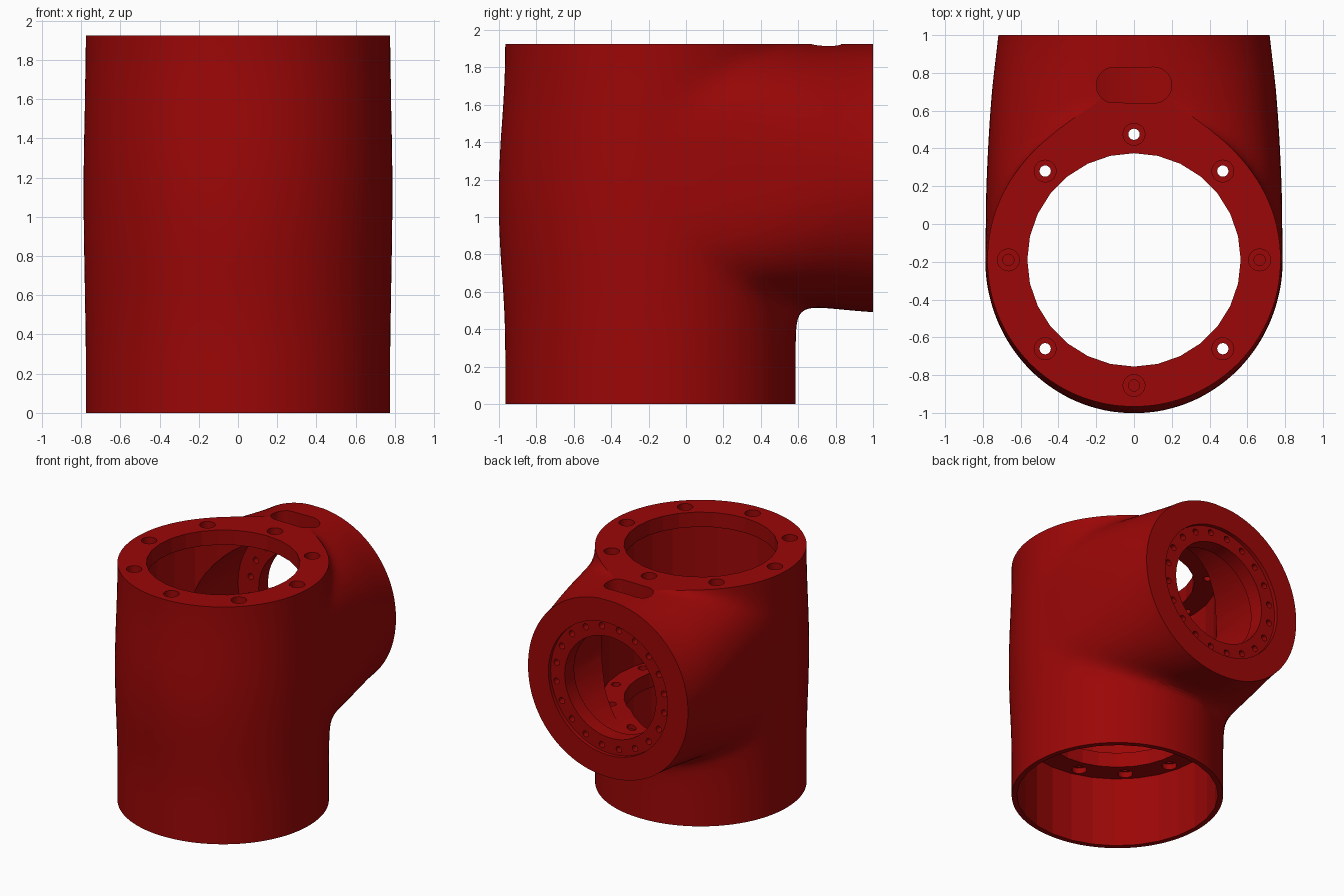
import bpy, bmesh, math
from mathutils import Vector, Matrix

if "Cube" in bpy.data.objects:
    bpy.data.objects.remove(bpy.data.objects["Cube"])

CY = -0.19            # body axis position in y
AZ = 1.207            # arm axis height
TOP = 1.925
SIDES = 28


def mesh_object(name, bm):
    bmesh.ops.recalc_face_normals(bm, faces=bm.faces)
    mesh = bpy.data.meshes.new(name)
    bm.to_mesh(mesh)
    bm.free()
    obj = bpy.data.objects.new(name, mesh)
    bpy.context.collection.objects.link(obj)
    return obj


def loft(name, rings, u, v, n=96):
    """Skin superellipses given as (centre, radius along u, radius along v, exponent)."""
    def bend(value, power):
        return math.copysign(abs(value) ** (2 / power), value)

    bm = bmesh.new()
    loops = []
    for centre, ru, rv, power in rings:
        angles = [math.tau * (i + 0.5) / n for i in range(n)]
        loops.append([bm.verts.new(Vector(centre) + u * ru * bend(math.cos(a), power)
                                   + v * rv * bend(math.sin(a), power)) for a in angles])
    for a, b in zip(loops, loops[1:]):
        for i in range(n):
            j = (i + 1) % n
            bm.faces.new((a[i], a[j], b[j], b[i]))
    bm.faces.new(loops[0])
    bm.faces.new(loops[-1])
    return mesh_object(name, bm)


def cylinders(name, spots, radius, low, high, axis="Z", n=SIDES):
    """One cylinder per spot; spots are (x, y) for axis Z and (x, z) for axis Y."""
    bm = bmesh.new()
    mid = (low + high) / 2
    for a, b in spots:
        if axis == "Z":
            place = Matrix.Translation((a, b, mid))
        else:
            place = Matrix.Translation((a, mid, b)) @ Matrix.Rotation(math.pi / 2, 4, "X")
        bmesh.ops.create_cone(bm, cap_ends=True, segments=n, radius1=radius, radius2=radius,
                              depth=high - low, matrix=place)
    return mesh_object(name, bm)


def circle_of(count, radius, centre, start=0.0):
    angles = [math.radians(start) + math.tau * i / count for i in range(count)]
    return [(centre[0] + radius * math.cos(a), centre[1] + radius * math.sin(a)) for a in angles]


def apply_modifier(obj, kind, **settings):
    mod = obj.modifiers.new(kind.title(), kind)
    for key, value in settings.items():
        setattr(mod, key, value)
    bpy.context.view_layer.objects.active = obj
    bpy.ops.object.modifier_apply(modifier=mod.name)


def combine(obj, other, operation):
    apply_modifier(obj, "BOOLEAN", object=other, operation=operation, solver="EXACT")
    bpy.data.objects.remove(other)


X, Y, Z = Vector((1, 0, 0)), Vector((0, 1, 0)), Vector((0, 0, 1))

# Upright body, slightly swollen at mid height; ends run long for trimming
body_rings = []
for i in range(25):
    z = -0.2 + 2.4 * i / 24
    t = max(0.0, min(1.0, (z - 0.3) / 1.6))
    swell = 0.036 * math.sin(math.pi * t) ** 2
    body_rings.append(((0, CY, z), 0.779 + 0.3 * swell, 0.779 + swell, 2))
shell = loft("pipe_tee_housing", body_rings, X, Y)

# Side arm: squarish where it leaves the body, round at its flange
arm_rings = []
for y, half_width, bottom, power in ((-0.4, 0.70, 0.53, 3.6), (-0.19, 0.785, 0.53, 3.6),
                                     (0.1, 0.785, 0.53, 3.6), (0.3, 0.778, 0.53, 3.3),
                                     (0.5, 0.768, 0.525, 2.85), (0.7, 0.754, 0.518, 2.45),
                                     (0.85, 0.738, 0.502, 2.18), (1.0, 0.72, 0.487, 2.02),
                                     (1.2, 0.70, 0.48, 2)):
    top = TOP + 0.005
    arm_rings.append(((0, y, (top + bottom) / 2), half_width, (top - bottom) / 2, power))
combine(shell, loft("arm", arm_rings, X, Z), "UNION")

# Blend the joint, then trim the three ends flat
apply_modifier(shell, "REMESH", mode="VOXEL", voxel_size=0.03)
apply_modifier(shell, "SMOOTH", factor=0.5, iterations=36)
bm = bmesh.new()
bmesh.ops.create_cube(bm, size=1, matrix=Matrix.Translation((0, 0, TOP / 2))
                      @ Matrix.Diagonal((3, 2, TOP, 1)))
for vert in bm.verts:
    if vert.co.y < 0:
        vert.co.y = -1.5
combine(shell, mesh_object("trim_box", bm), "INTERSECT")

# Chambers and bores of the body, leaving a top plate and an inner flange
axis = [(0, CY)]
for name, radius, low, high in (("lower_socket", 0.74, -0.2, 0.565),
                                ("flange_bore", 0.565, 0.5, 0.8),
                                ("upper_chamber", 0.73, 0.685, 1.805),
                                ("top_bore", 0.565, 1.7, 2.2)):
    combine(shell, cylinders(name, axis, radius, low, high), "DIFFERENCE")

# Chamber, bore and shallow recess of the arm
for name, radius, low, high in (("arm_chamber", 0.595, 0.0, 0.85),
                                ("arm_bore", 0.41, 0.7, 1.2),
                                ("arm_recess", 0.536, 0.97, 1.2)):
    combine(shell, cylinders(name, [(0, AZ)], radius, low, high, "Y", 48), "DIFFERENCE")

# Bolt holes: counterbored top plate and inner flange, plain arm flange
top_bolts = circle_of(8, 0.665, (0, CY))
flange_bolts = circle_of(12, 0.665, (0, CY), 15)
arm_bolts = circle_of(20, 0.488, (0, AZ), 9)
for cutter in (cylinders("counterbores", top_bolts, 0.058, 1.87, 2.1, n=20),
               cylinders("top_bolt_holes", top_bolts, 0.03, 1.7, 2.1, n=16),
               cylinders("flange_counterbores", flange_bolts, 0.055, 0.5, 0.61, n=20),
               cylinders("flange_bolt_holes", flange_bolts, 0.035, 0.5, 0.75, n=16),
               cylinders("flange_rear_hole", [(0, CY + 0.665)], 0.03, 0.5, 0.75, n=16),
               cylinders("arm_bolt_holes", arm_bolts, 0.025, 0.8, 1.1, "Y", 12)):
    combine(shell, cutter, "DIFFERENCE")

# Rounded slot through the top of the arm
slot = cylinders("slot", [(0, 0.735)], 0.095, 1.6, 2.2, n=26)
for vert in slot.data.vertices:
    vert.co.x += math.copysign(0.105, vert.co.x)
combine(shell, slot, "DIFFERENCE")

# Red finish
red = bpy.data.materials.new("red_paint")
red.use_nodes = True
red.diffuse_color = (0.33, 0.002, 0.002, 1)
red.node_tree.nodes["Principled BSDF"].inputs["Base Color"].default_value = red.diffuse_color
shell.data.materials.clear()
shell.data.materials.append(red)

bpy.ops.object.select_all(action="DESELECT")
shell.select_set(True)
bpy.context.view_layer.objects.active = shell
bpy.ops.object.shade_smooth_by_angle(angle=math.radians(12.5))
